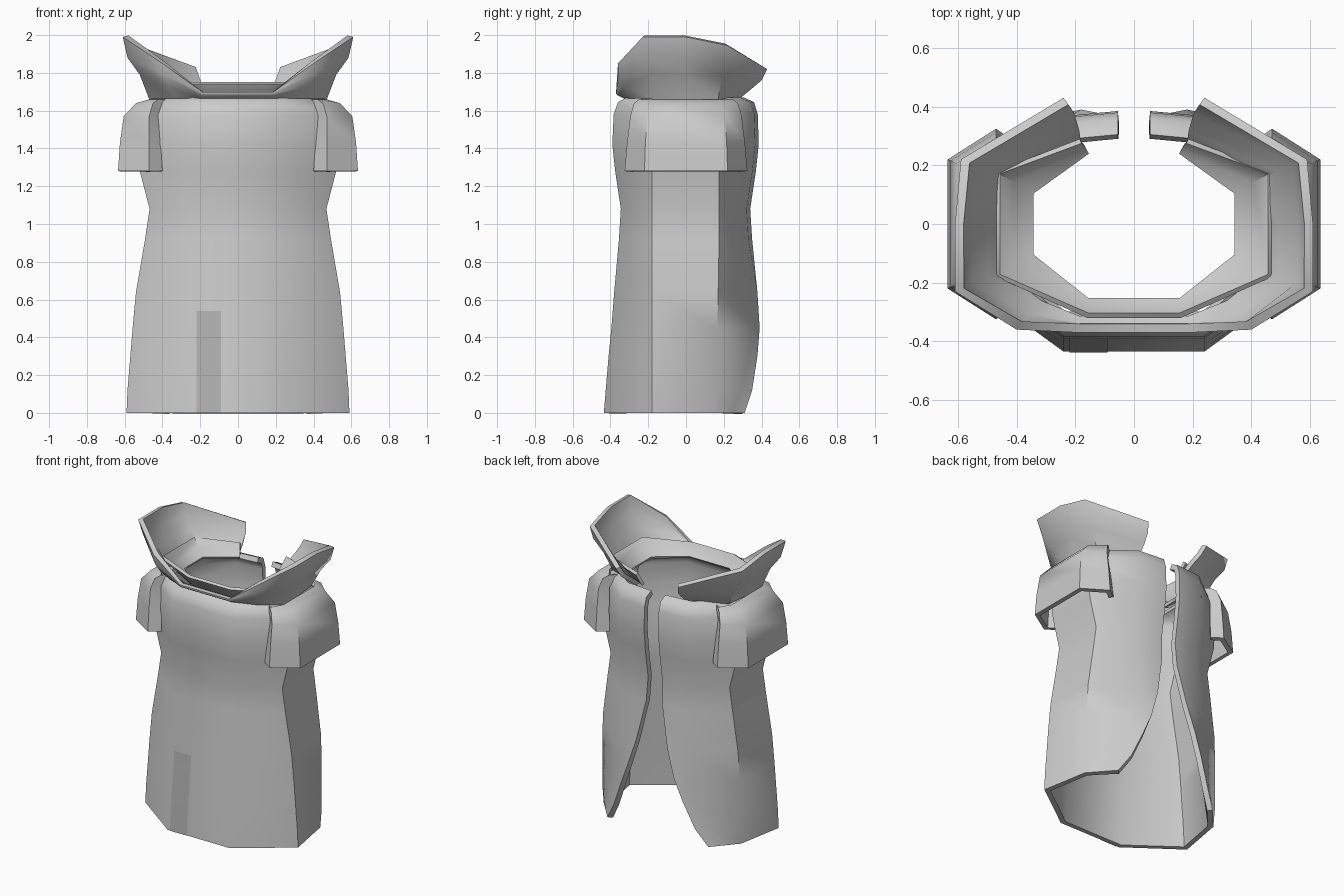
import bpy
import math

if "Cube" in bpy.data.objects:
    bpy.data.objects.remove(bpy.data.objects["Cube"])


def sheet(name, rows, thickness=0.0, angle=50):
    """Skin rows of points (bottom to top, running clockwise seen from above)."""
    n = len(rows[0])
    verts = [p for row in rows for p in row]
    faces = []
    for r in range(len(rows) - 1):
        for i in range(n - 1):
            a, b = r * n + i, (r + 1) * n + i
            faces.append((a, b, b + 1, a + 1))
    mesh = bpy.data.meshes.new(name)
    mesh.from_pydata(verts, [], faces)
    obj = bpy.data.objects.new(name, mesh)
    bpy.context.collection.objects.link(obj)
    bpy.ops.object.select_all(action='DESELECT')
    obj.select_set(True)
    bpy.context.view_layer.objects.active = obj
    if thickness:
        mod = obj.modifiers.new("thickness", 'SOLIDIFY')
        mod.thickness = thickness
        mod.offset = -1
        mod.use_even_offset = True
        bpy.ops.object.modifier_apply(modifier=mod.name)
    bpy.ops.object.shade_smooth_by_angle(angle=math.radians(angle))
    return obj


def mirrored(half):
    """Complete a +x half row (back to front) with its -x half."""
    return half + [(-x, y, z) for x, y, z in reversed(half)]


# Body: z, half width, half gap at the back, back y, front y
levels = [
    (0.00, .590, .390, .310, -.435),
    (0.12, .585, .315, .350, -.425),
    (0.30, .570, .240, .378, -.410),
    (0.45, .558, .180, .390, -.395),
    (0.64, .540, .120, .378, -.380),
    (0.92, .492, .062, .350, -.355),
    (1.08, .468, .055, .340, -.345),
    (1.28, .520, .055, .370, -.375),
    (1.42, .530, .055, .385, -.390),
    (1.58, .515, .055, .380, -.383),
    (1.645, .47, .055, .360, -.360),
    (1.67, .400, .055, .305, -.315),
]
body = []
for z, w, gap, yb, yf in levels:
    xc = max(.25, gap + .06)
    body.append(mirrored([
        (gap, yb, z),
        (xc, yb - .01 - .15 * gap, z),
        (w - .15 * gap, .18 - .08 * gap, z),
        (w, -.18, z),
        (.24, yf, z),
    ]))
sheet("coat_body", body, .035)

# Flared outer collar, open at the back
collar = [
    [(.19, .28, 1.66), (.45, .17, 1.66), (.47, 0, 1.66), (.47, -.17, 1.66),
     (.33, -.28, 1.665), (.19, -.33, 1.665)],
    [(.20, .34, 1.71), (.51, .19, 1.78), (.52, 0, 1.79), (.52, -.19, 1.79),
     (.37, -.33, 1.73), (.19, -.36, 1.68)],
    [(.22, .40, 1.76), (.57, .21, 1.86), (.585, 0, 1.88), (.585, -.21, 1.88),
     (.39, -.36, 1.79), (.19, -.37, 1.69)],
    [(.24, .43, 1.82), (.59, .22, 1.945), (.61, 0, 1.99), (.61, -.23, 1.99),
     (.40, -.36, 1.85), (.19, -.37, 1.70)],
]
sheet("outer_collar", [mirrored(h) for h in collar], .03)

# Inner neck band
band = [(1.655, .35, .11, .16, .25, -.265),
        (1.69, .42, .15, .17, .27, -.295),
        (1.74, .47, .18, .185, .29, -.32)]
sheet("inner_collar", [mirrored([(xe, ye, z), (w, d, z), (w, -d, z), (.16, yf, z)])
                       for z, w, d, xe, ye, yf in band], .02)

# Shoulder caps: z, end x, corner x, corner y, outer x, outer y
caps = [(1.28, .40, .47, .325, .635, .22),
        (1.43, .41, .47, .312, .625, .215),
        (1.57, .42, .47, .295, .605, .205),
        (1.64, .39, .45, .275, .54, .19),
        (1.66, .37, .42, .25, .47, .17)]
for side, label in ((1, "right"), (-1, "left")):
    rows = []
    for z, xe, xc, yc, xo, yo in caps:
        row = [(xe, yc - .05, z), (xc, yc, z), (xo, yo, z),
               (xo, -yo, z), (xc, -yc, z), (xe, .05 - yc, z)]
        if side < 0:
            row = [(-x, y, z) for x, y, z in reversed(row)]
        rows.append(row)
    sheet("shoulder_cap_" + label, rows, .03)

# Dark strip on the front of the skirt
strip = sheet("front_strip", [[(-.09, y, z), (-.22, y, z)] for z, y in
                              ((0, -.438), (.12, -.428), (.3, -.413),
                               (.45, -.398), (.54, -.391))])
dark = bpy.data.materials.new("dark_grey")
dark.diffuse_color = (.45, .45, .45, 1)
dark.use_nodes = True
dark.node_tree.nodes["Principled BSDF"].inputs["Base Color"].default_value = dark.diffuse_color
strip.data.materials.append(dark)
